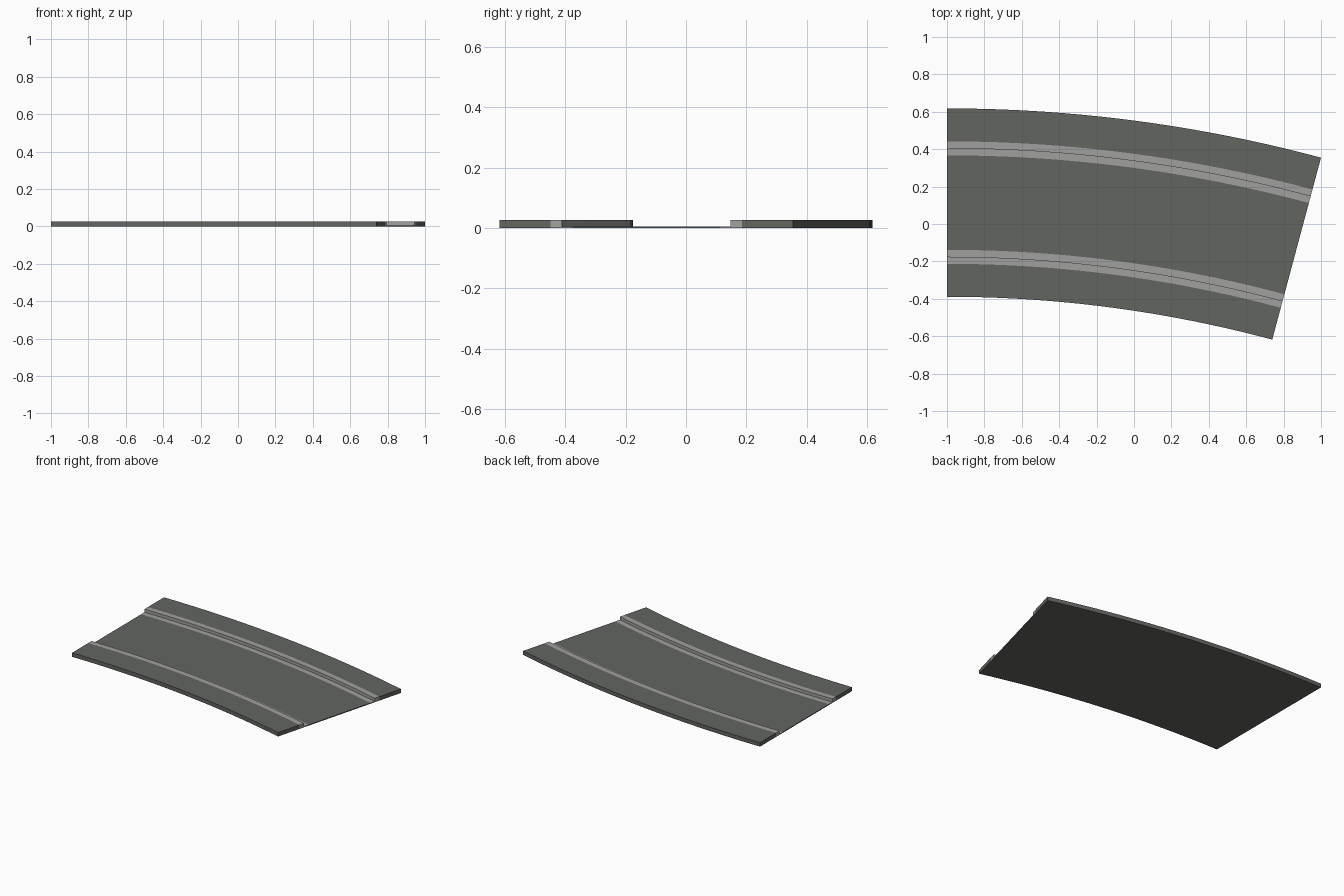
import bpy, bmesh, math

if "Cube" in bpy.data.objects:
    bpy.data.objects.remove(bpy.data.objects["Cube"])

# Bend layout: arc centre at (CX, CY), sweeping 15 degrees clockwise from +y
CX, CY = -1.0, -7.109
R_IN, R_OUT = 6.720, 7.727
ANGLE, SEGS = math.radians(15), 20
Z_ROAD, Z_WALK = 0.005, 0.027


def material(name, rgb):
    m = bpy.data.materials.new(name)
    m.diffuse_color = (*rgb, 1)
    m.use_nodes = True
    m.node_tree.nodes["Principled BSDF"].inputs["Base Color"].default_value = m.diffuse_color
    return m


asphalt = material("asphalt grey", (0.122, 0.130, 0.117))
concrete = material("light concrete", (0.352, 0.352, 0.342))


def arc_strip(name, r0, r1, top, mat):
    """Sweep a rectangular cross-section along the bend."""
    bm = bmesh.new()
    rings = []
    for i in range(SEGS + 1):
        a = ANGLE * i / SEGS
        rings.append([bm.verts.new((CX + r * math.sin(a), CY + r * math.cos(a), z))
                      for r, z in ((r0, 0), (r1, 0), (r1, top), (r0, top))])
    for a, b in zip(rings, rings[1:]):
        for k in range(4):
            n = (k + 1) % 4
            bm.faces.new((a[k], a[n], b[n], b[k]))
    bm.faces.new(rings[0])
    bm.faces.new(rings[-1])
    bmesh.ops.recalc_face_normals(bm, faces=bm.faces)
    me = bpy.data.meshes.new(name)
    bm.to_mesh(me)
    bm.free()
    me.materials.append(mat)
    ob = bpy.data.objects.new(name, me)
    bpy.context.collection.objects.link(ob)
    return ob


# Distances from each outer edge to the kerb, gutter and road
WALK, KERB, GUTTER = 0.176, 0.214, 0.251

arc_strip("road", R_IN + GUTTER, R_OUT - GUTTER, Z_ROAD, asphalt)
for side, edge, s in (("inner", R_IN, 1), ("outer", R_OUT, -1)):
    for part, d0, d1, top, mat in (
            ("sidewalk", 0, WALK, Z_WALK, asphalt),
            ("kerb", WALK, KERB, Z_WALK, concrete),
            ("gutter", KERB, GUTTER, Z_ROAD, concrete)):
        arc_strip(f"{side}_{part}", edge + s * d0, edge + s * d1, top, mat)

# Flat asphalt underside plate covering the whole bend
arc_strip("underside", R_IN, R_OUT, 0.0005, asphalt).location.z = -0.0005
